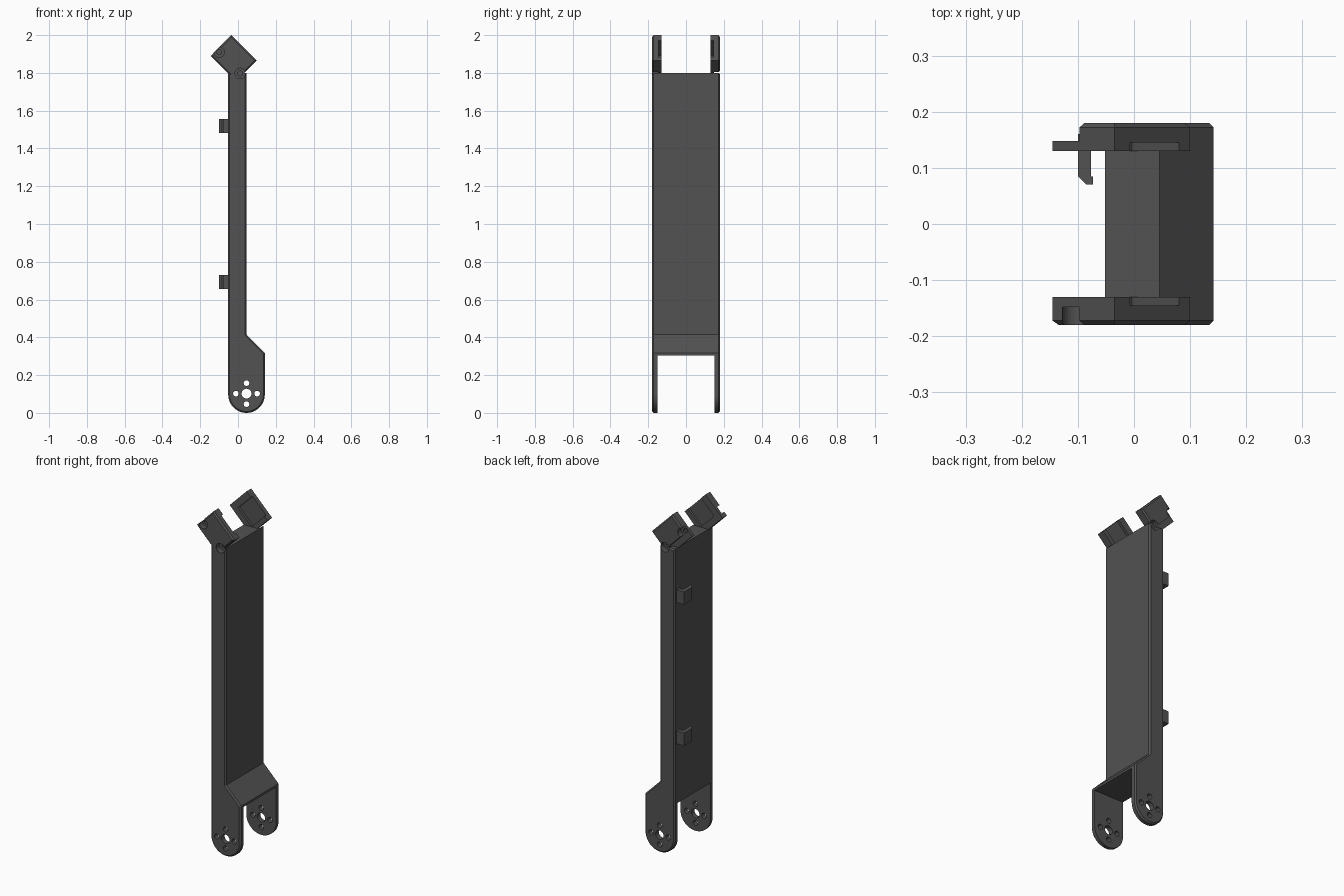
import bpy, bmesh, math
from mathutils import Vector

if "Cube" in bpy.data.objects:
    bpy.data.objects.remove(bpy.data.objects["Cube"])

charcoal = bpy.data.materials.new("charcoal plastic")
charcoal.diffuse_color = (0.085, 0.085, 0.085, 1)
charcoal.use_nodes = True
charcoal.node_tree.nodes["Principled BSDF"].inputs["Base Color"].default_value = charcoal.diffuse_color


def prism(name, pts, a, b, axis="y", bevel_at=()):
    """Extrude a 2D outline from a to b along y (outline in xz) or z (outline in xy);
    chamfer the rim of the end caps listed in bevel_at."""
    bm = bmesh.new()
    place = (lambda p, t: (p[0], t, p[1])) if axis == "y" else (lambda p, t: (p[0], p[1], t))
    lo = [bm.verts.new(place(p, a)) for p in pts]
    hi = [bm.verts.new(place(p, b)) for p in pts]
    bm.faces.new(lo)
    bm.faces.new(hi)
    n = len(pts)
    for i in range(n):
        j = (i + 1) % n
        bm.faces.new((lo[i], lo[j], hi[j], hi[i]))
    bmesh.ops.recalc_face_normals(bm, faces=bm.faces[:])
    rim = [e for e in bm.edges
           if any(all(abs(v.co.y - t) < 1e-5 for v in e.verts) for t in bevel_at)]
    if rim:
        bmesh.ops.bevel(bm, geom=rim, offset=0.008, segments=1, affect="EDGES")
    me = bpy.data.meshes.new(name)
    bm.to_mesh(me)
    bm.free()
    me.materials.append(charcoal)
    ob = bpy.data.objects.new(name, me)
    bpy.context.collection.objects.link(ob)
    return ob


def circle(cx, cz, r, n=32):
    return [(cx + r * math.cos(2 * math.pi * i / n), cz + r * math.sin(2 * math.pi * i / n))
            for i in range(n)]


def cut(target, pts, a, b):
    """Subtract a prism running along y."""
    tool = prism("cutter", pts, a, b)
    tool.hide_render = True
    mod = target.modifiers.new("cut", "BOOLEAN")
    mod.operation, mod.solver, mod.object = "DIFFERENCE", "EXACT", tool
    with bpy.context.temp_override(object=target, active_object=target):
        bpy.ops.object.modifier_apply(modifier=mod.name)
    bpy.data.objects.remove(tool)


# Arm body with a rounded foot
CX, CZ, R = 0.045, 0.097, 0.097
foot = [(CX + R * math.cos(t), CZ + R * math.sin(t))
        for t in (math.pi + math.pi * i / 24 for i in range(25))]
outline = foot + [(0.142, 0.318), (0.045, 0.415), (0.045, 1.80), (-0.052, 1.80)]
body = prism("arm_body", outline, -0.18, 0.18, bevel_at=(-0.18, 0.18))

# Fork gap between the two lugs, axle hole and four bolt holes
cut(body, [(-0.3, -0.1), (0.3, -0.1), (0.3, 0.305), (-0.3, 0.305)], -0.151, 0.151)
cut(body, circle(CX, CZ + 0.005, 0.026), -0.3, 0.3)
for dx, dz in ((0.056, 0), (-0.056, 0), (0, 0.056), (0, -0.056)):
    cut(body, circle(CX + dx, CZ + 0.005 + dz, 0.015, 20), -0.3, 0.3)

# Tilted head plates at the top
A, B, C = Vector((-0.145, 1.89)), Vector((-0.035, 2.0)), Vector((0.10, 1.865))
D = A + C - B
along = (C - B).normalized()
inward = (A - B).normalized()


def rect(u0, u1, w0, w1):
    return [B + along * u + inward * w for u, w in ((u0, w0), (u1, w0), (u1, w1), (u0, w1))]


heads = []
for side, label in ((-1, "front"), (1, "back")):
    outer, inner = side * 0.1803, side * 0.130
    head = prism(label + "_head_plate", [A, B, C, D], inner, outer, bevel_at=(outer,))
    # shallow pocket on the inner face, open at the upper edge
    cut(head, rect(0.04, 0.163, -0.05, 0.118), side * 0.1, side * 0.145)
    if side > 0:  # stepped flange along the lower left edge
        cut(head, rect(-0.06, 0.3, 0.12, 0.3), 0.148, 0.25)
        cut(head, rect(-0.06, -0.001, -0.1, 0.3), 0.148, 0.25)
    heads.append(head)
    # counterbored screw seats
    for x, z in ((-0.10, 1.91), (0.012, 1.797)):
        for r, depth in ((0.028, 0.148), (0.013, 0.137)):
            for ob in (head, body):
                if ob is body and x < -0.05:
                    continue
                cut(ob, circle(x, z, r, 28), side * depth, side * 0.3)

# Cable clips on the rear side
clip = [(-0.045, 0.16), (-0.10, 0.16), (-0.10, 0.085), (-0.085, 0.07), (-0.073, 0.07),
        (-0.073, 0.085), (-0.077, 0.085), (-0.077, 0.135), (-0.045, 0.135)]
for label, z0 in (("lower", 0.655), ("upper", 1.482)):
    prism(label + "_cable_clip", clip, z0, z0 + 0.075, axis="z")
